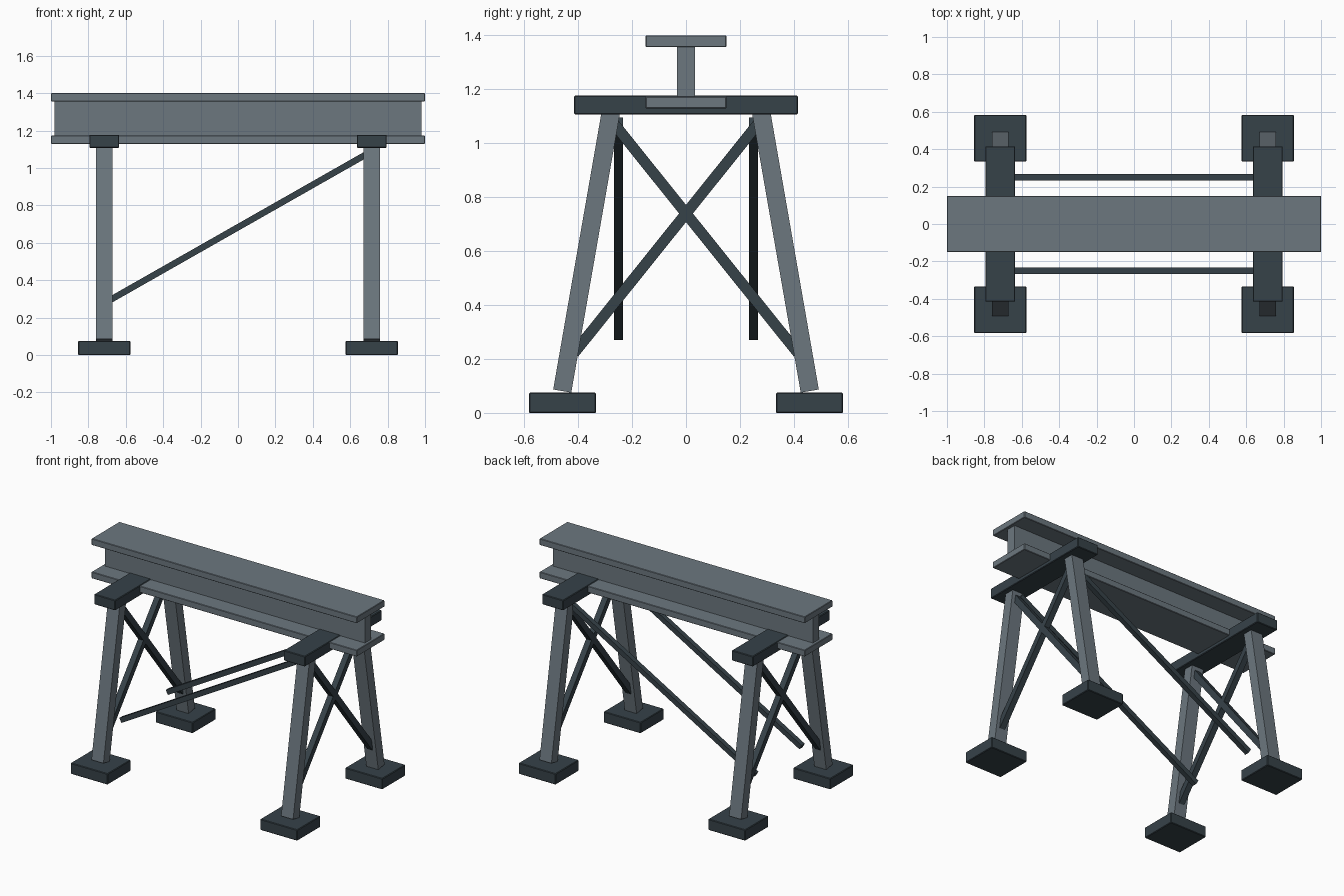
import bpy
from mathutils import Vector, Matrix

cube = bpy.data.objects.get("Cube")
if cube:
    bpy.data.objects.remove(cube, do_unlink=True)


def material(name, rgb):
    m = bpy.data.materials.new(name)
    m.use_nodes = True
    m.diffuse_color = (*rgb, 1)
    m.node_tree.nodes["Principled BSDF"].inputs["Base Color"].default_value = (*rgb, 1)
    return m


STEEL = material("grey steel", (0.15, 0.185, 0.212))
DARK = material("dark steel", (0.037, 0.054, 0.066))


def box(name, centre, size, mat, bevel=0.0):
    """Axis-aligned block with optional small chamfer."""
    bpy.ops.mesh.primitive_cube_add(size=1, location=centre)
    ob = bpy.context.object
    ob.name = name
    ob.data.transform(Matrix.Diagonal((*size, 1)))
    ob.data.materials.append(mat)
    if bevel:
        mod = ob.modifiers.new("chamfer", "BEVEL")
        mod.width = bevel
        mod.segments = 1
    return ob


def bar(name, start, end, width, depth, side, mat):
    """Rectangular bar between two points; width runs along the side axis."""
    a, b, side = Vector(start), Vector(end), Vector(side)
    along = (b - a).normalized()
    ob = box(name, (0, 0, 0), (width, depth, (b - a).length), mat)
    rot = Matrix((side, along.cross(side), along)).transposed().to_4x4()
    ob.matrix_world = Matrix.Translation((a + b) / 2) @ rot
    return ob


# I-beam
box("beam_web", (0, 0, 1.265), (1.96, 0.066, 0.21), STEEL)
box("beam_top_flange", (0, 0, 1.378), (2, 0.3, 0.044), STEEL, 0.003)
box("beam_bottom_flange", (0, 0, 1.151), (2, 0.3, 0.044), STEEL, 0.003)

# Trestle at each end
X = 0.715
for end, x in (("right", -X), ("left", X)):
    box(f"{end}_cap", (x, 0, 1.142), (0.16, 0.83, 0.07), DARK, 0.004)
    for face, s in (("front", -1), ("back", 1)):
        box(f"{end}_{face}_foot", (x, s * 0.458, 0.0375), (0.28, 0.25, 0.075), DARK, 0.004)
        bar(f"{end}_{face}_leg", (x, s * 0.459, 0.081), (x, s * 0.277, 1.125),
            0.09, 0.068, (1, 0, 0), STEEL)
        bar(f"{end}_{face}_cross_brace", (x, s * 0.415, 0.222), (x, -s * 0.265, 1.07),
            0.04, 0.04, (1, 0, 0), DARK)

# Long diagonal braces between the trestles
for face, y in (("front", -0.25), ("back", 0.25)):
    bar(f"{face}_long_brace", (-0.7, y, 0.285), (0.7, y, 1.081),
        0.034, 0.034, (0, 1, 0), DARK)
